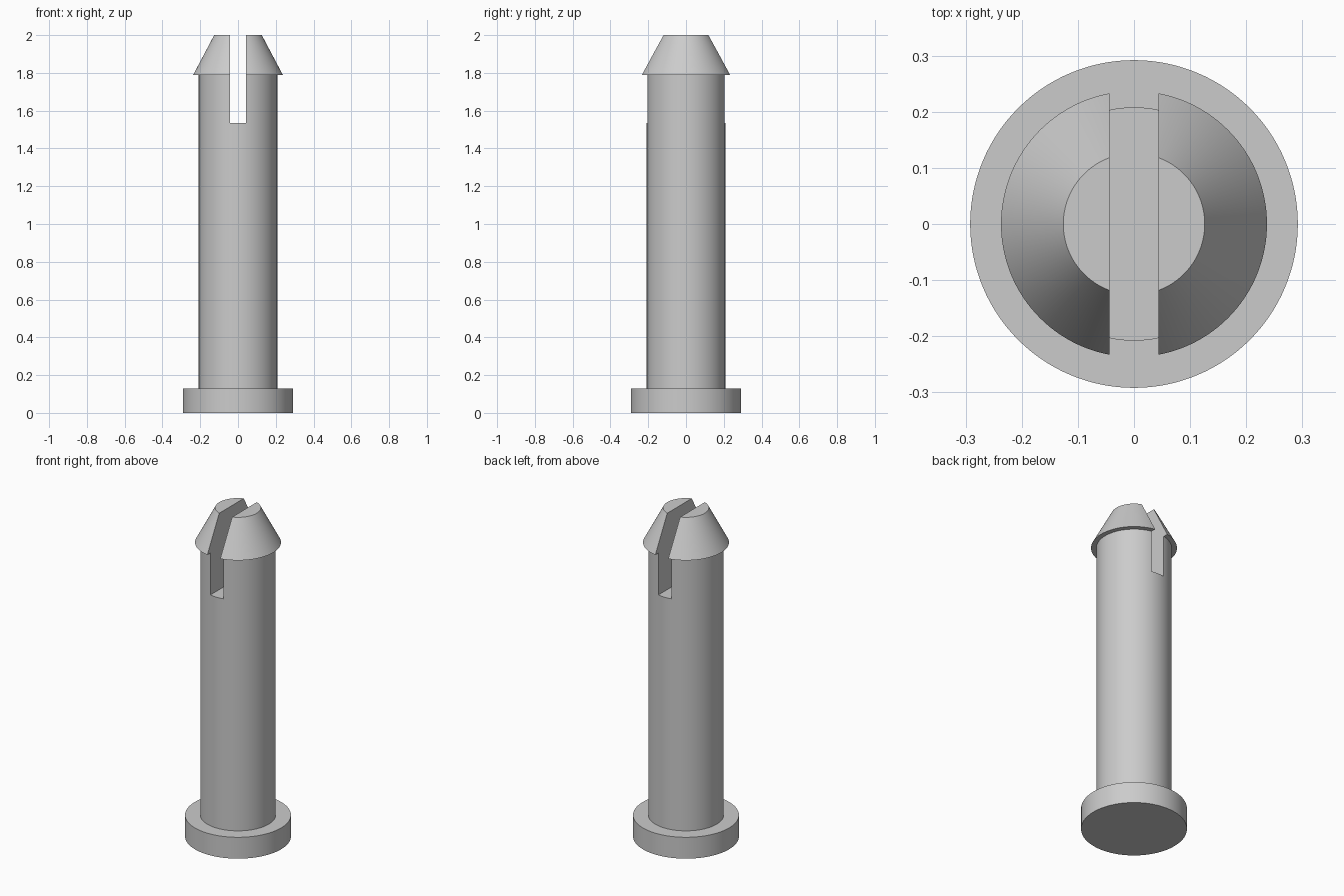
import bpy, bmesh, math

if "Cube" in bpy.data.objects:
    bpy.data.objects.remove(bpy.data.objects["Cube"])

SEGMENTS = 128

grey = bpy.data.materials.new("plain grey")
grey.diffuse_color = (0.6, 0.6, 0.6, 1)
grey.use_nodes = True
grey.node_tree.nodes["Principled BSDF"].inputs["Base Color"].default_value = grey.diffuse_color


def lathe(name, profile):
    """Closed solid of revolution from (radius, z) points, bottom to top."""
    bm = bmesh.new()
    rings = []
    for r, z in profile:
        rings.append([bm.verts.new((r * math.cos(2 * math.pi * i / SEGMENTS),
                                    r * math.sin(2 * math.pi * i / SEGMENTS), z))
                      for i in range(SEGMENTS)])
    for low, high in zip(rings, rings[1:]):
        for i in range(SEGMENTS):
            j = (i + 1) % SEGMENTS
            bm.faces.new((low[i], low[j], high[j], high[i]))
    bm.faces.new(rings[0][::-1])
    bm.faces.new(rings[-1])
    mesh = bpy.data.meshes.new(name)
    bm.to_mesh(mesh)
    bm.free()
    mesh.materials.append(grey)
    obj = bpy.data.objects.new(name, mesh)
    bpy.context.collection.objects.link(obj)
    return obj


# Pin: flanged foot, shaft, barbed conical tip
pin = lathe("snap_pin", [(0.292, 0), (0.292, 0.13), (0.208, 0.13),
                         (0.208, 1.79), (0.237, 1.79), (0.126, 2.0)])

# Slot through the tip, running front to back
bpy.ops.mesh.primitive_cube_add(size=1, location=(0, 0, 1.535 + 0.3))
cutter = bpy.context.object
cutter.name = "slot_cutter"
cutter.scale = (0.087, 1, 0.6)
cutter.data.materials.append(grey)
bpy.context.view_layer.update()

bpy.context.view_layer.objects.active = pin
cut = pin.modifiers.new("slot", 'BOOLEAN')
cut.operation = 'DIFFERENCE'
cut.solver = 'EXACT'
cut.object = cutter
bpy.ops.object.select_all(action='DESELECT')
pin.select_set(True)
bpy.ops.object.modifier_apply(modifier=cut.name)
bpy.data.objects.remove(cutter, do_unlink=True)

# Smooth round walls, crisp edges
bpy.ops.object.shade_smooth_by_angle(angle=math.radians(25))
